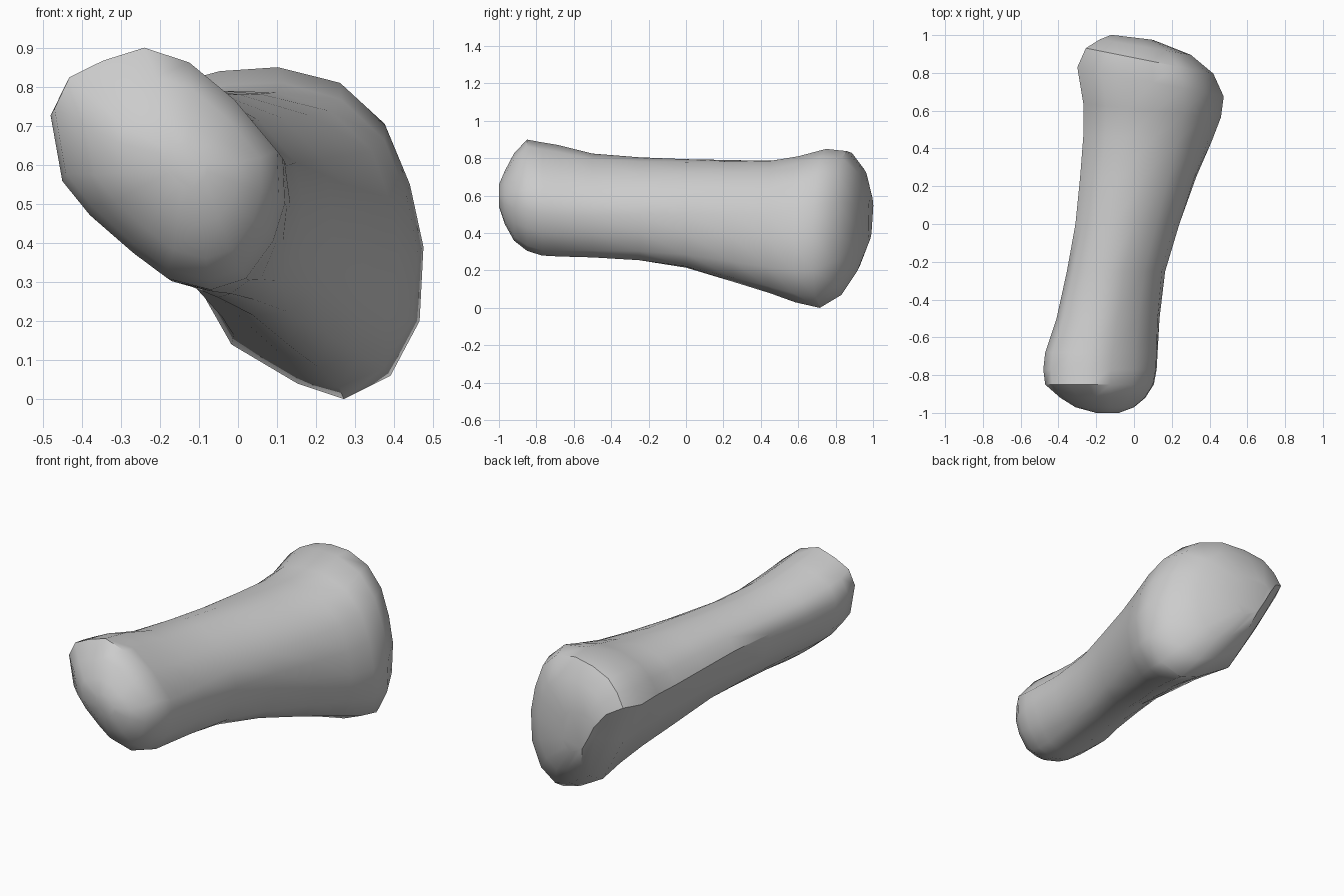
import bpy, bmesh, math

cube = bpy.data.objects.get("Cube")
if cube:
    bpy.data.objects.remove(cube, do_unlink=True)

# Outline of the small rounded head (x, z), clockwise from the left corner
HEAD = [(-.48, .735), (-.44, .82), (-.35, .865), (-.24, .9), (-.12, .86),
        (0, .76), (.115, .62), (.12, .5), (.09, .4), (.02, .3),
        (-.07, .27), (-.18, .3), (-.27, .37), (-.38, .47), (-.45, .56)]

# Outline of the broad base, with matching points
BASE = [(-.305, .66), (-.255, .74), (-.18, .805), (-.05, .84), (.1, .85),
        (.26, .81), (.375, .705), (.44, .55), (.475, .39), (.465, .2),
        (.39, .06), (.27, 0), (.15, .04), (-.02, .14), (-.18, .42)]

# Stations along the bone: y, tilt, left, right, bottom, top
STATIONS = [
    (-1, 0, -.2, -.08, .54, .66),
    (-.97, 0, -.31, 0, .45, .73),
    (-.92, 0, -.39, .06, .36, .825),
    (-.85, 0, -.47, .105, .305, .9),
    (-.77, 0, -.48, .12, .28, .885),
    (-.68, 0, -.47, .125, .275, .87),
    (-.5, 0, -.41, .135, .27, .825),
    (-.25, 0, -.355, .165, .255, .805),
    (0, 0, -.31, .24, .215, .795),
    (.25, 0, -.285, .33, .14, .79),
    (.45, .05, -.268, .41, .08, .787),
    (.6, .1, -.268, .46, .03, .81),
    (.75, .2, -.3, .475, 0, .85),
    (.86, .2, -.255, .42, .07, .838),
    (.93, .17, -.18, .3, .2, .75),
    (.975, .12, -.12, .1, .36, .6),
]


def normalise(outline):
    """Scale an outline into the unit square."""
    xs, zs = zip(*outline)
    width, height = max(xs) - min(xs), max(zs) - min(zs)
    return [((x - min(xs)) / width, (z - min(zs)) / height) for x, z in outline]


def make_ring(bm, head, base, station):
    """Add one cross-section, blended from the head shape to the base shape."""
    y, tilt, left, right, bottom, top = station
    blend = min(max((y + .7) / 1.4, 0), 1)
    points = [(hx + (bx - hx) * blend, hz + (bz - hz) * blend)
              for (hx, hz), (bx, bz) in zip(head, base)]
    ring = []
    for u, v in normalise(points):
        x = left + (right - left) * u
        z = bottom + (top - bottom) * v
        ring.append(bm.verts.new((x, y - tilt * (x - .1), z)))
    return ring


def build_bone():
    """Loft the shaft through every station and close both ends."""
    bm = bmesh.new()
    head, base = normalise(HEAD), normalise(BASE)
    rings = [make_ring(bm, head, base, station) for station in STATIONS]
    count = len(HEAD)
    for near, far in zip(rings, rings[1:]):
        for i in range(count):
            j = (i + 1) % count
            bm.faces.new((near[i], near[j], far[j], far[i]))
    bm.faces.new(rings[0])
    bm.faces.new(rings[-1])
    bmesh.ops.recalc_face_normals(bm, faces=bm.faces)
    mesh = bpy.data.meshes.new("bone")
    bm.to_mesh(mesh)
    bm.free()
    bone = bpy.data.objects.new("bone", mesh)
    bpy.context.collection.objects.link(bone)
    return bone


def make_material(name, colour):
    material = bpy.data.materials.new(name)
    material.use_nodes = True
    material.diffuse_color = colour
    shader = material.node_tree.nodes["Principled BSDF"]
    shader.inputs["Base Color"].default_value = colour
    return material


# Bone with smooth shading and a crisp rim round the base
bone = build_bone()
bone.data.materials.append(make_material("light_grey", (.6, .6, .6, 1)))
bpy.ops.object.select_all(action='DESELECT')
bone.select_set(True)
bpy.context.view_layer.objects.active = bone
bpy.ops.object.shade_smooth_by_angle(angle=math.radians(42))
